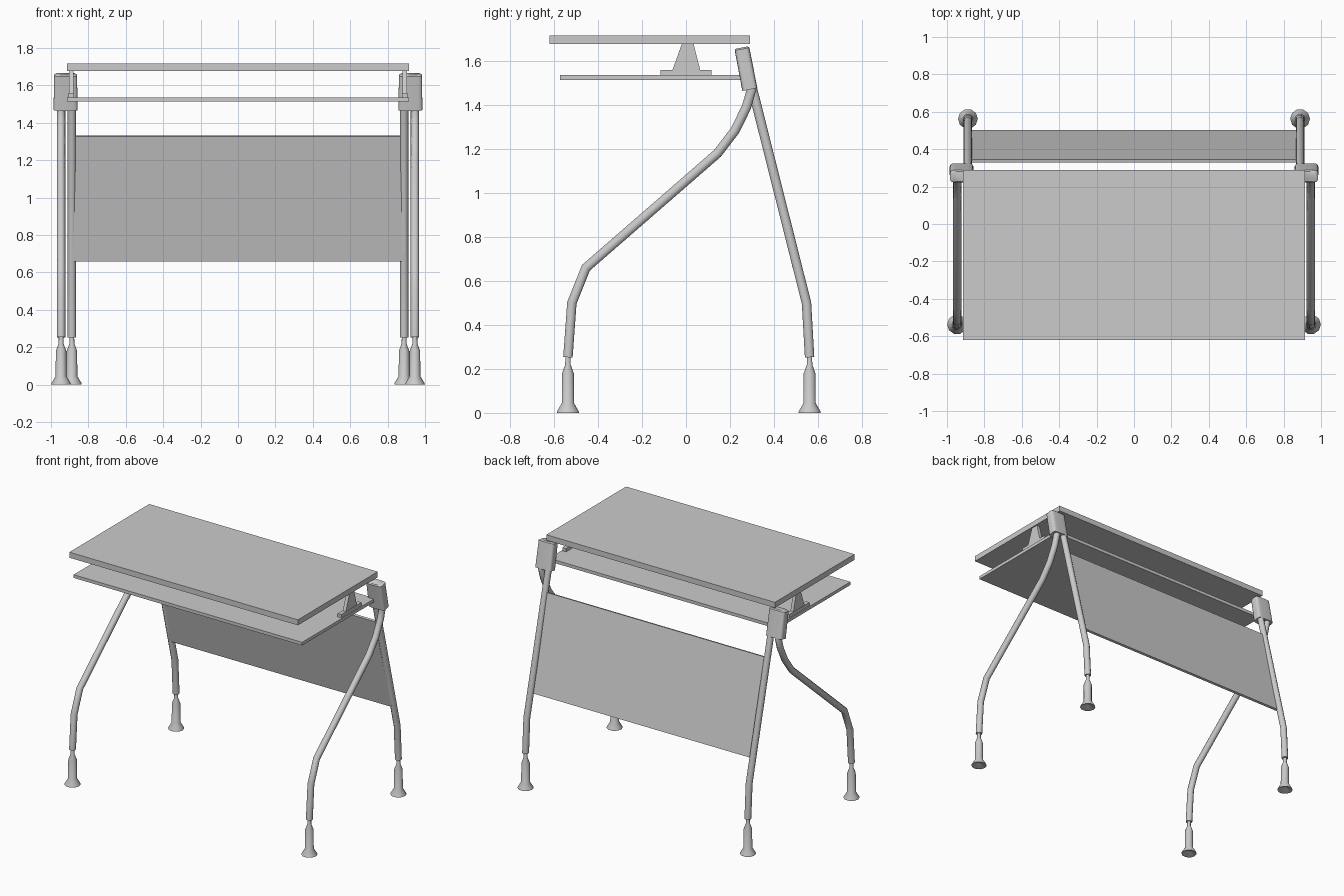
import bpy, bmesh, math
from mathutils import Vector, Matrix

if "Cube" in bpy.data.objects:
    bpy.data.objects.remove(bpy.data.objects["Cube"])


def finish(name, bm, mirror=False, smooth=None):
    bmesh.ops.recalc_face_normals(bm, faces=bm.faces)
    me = bpy.data.meshes.new(name)
    bm.to_mesh(me)
    bm.free()
    ob = bpy.data.objects.new(name, me)
    bpy.context.collection.objects.link(ob)
    if smooth:
        bpy.ops.object.select_all(action='DESELECT')
        ob.select_set(True)
        bpy.context.view_layer.objects.active = ob
        bpy.ops.object.shade_smooth_by_angle(angle=math.radians(smooth))
    if mirror:
        ob.modifiers.new("mirror", 'MIRROR').use_mirror_merge = False
    return ob


def loft(name, rings, smooth=40):
    """Skin a list of equal-length point rings, cap the ends, mirror in x."""
    bm = bmesh.new()
    loops = [[bm.verts.new(p) for p in r] for r in rings]
    n = len(loops[0])
    for a, b in zip(loops, loops[1:]):
        for i in range(n):
            j = (i + 1) % n
            bm.faces.new((a[i], a[j], b[j], b[i]))
    bm.faces.new(loops[0])
    bm.faces.new(loops[-1])
    return finish(name, bm, True, smooth)


def slab(name, x0, x1, profile, mirror=False):
    """Extrude a (y, z) profile from x0 to x1."""
    bm = bmesh.new()
    f = bm.faces.new([bm.verts.new((x0, y, z)) for y, z in profile])
    ext = bmesh.ops.extrude_face_region(bm, geom=[f])
    verts = [v for v in ext['geom'] if isinstance(v, bmesh.types.BMVert)]
    bmesh.ops.translate(bm, verts=verts, vec=(x1 - x0, 0, 0))
    return finish(name, bm, mirror)


def rect(y0, y1, z0, z1):
    return [(y0, z0), (y1, z0), (y1, z1), (y0, z1)]


def tube(name, x, path, radius, sides=10):
    """Round tube along a (y, z) path at fixed x."""
    pts = [Vector((x, y, z)) for y, z in path]
    rings = []
    for i, p in enumerate(pts):
        d0 = (p - pts[i - 1]).normalized() if i else None
        d1 = (pts[i + 1] - p).normalized() if i < len(pts) - 1 else None
        t = ((d0 or d1) + (d1 or d0)).normalized()
        side = Vector((1, 0, 0)).cross(t) / (t.dot(d0 or d1))
        angles = [2 * math.pi * k / sides for k in range(sides)]
        rings.append([p + radius * (Vector((math.cos(a), 0, 0)) + math.sin(a) * side)
                      for a in angles])
    return loft(name, rings)


def foot(name, x, y, sides=10):
    profile = [(0.012, 0.02), (0.048, 0.0), (0.053, 0.0), (0.051, 0.009), (0.029, 0.045),
               (0.028, 0.18), (0.013, 0.22), (0.012, 0.27)]
    rings = [[(x + r * math.cos(2 * math.pi * k / sides),
               y + r * math.sin(2 * math.pi * k / sides), z) for k in range(sides)]
             for r, z in profile]
    return loft(name, rings)


# Table top and the shelf beneath it
slab("table_top", -0.913, 0.913, rect(-0.62, 0.29, 1.677, 1.717))
slab("shelf", -0.913, 0.913, rect(-0.572, 0.26, 1.513, 1.536))

# Brackets between shelf and top
slab("bracket_base", 0.877, 0.906, rect(-0.115, 0.115, 1.534, 1.56), True)
slab("bracket_web", 0.88, 0.904,
     [(-0.062, 1.558), (0.065, 1.558), (0.034, 1.68), (-0.018, 1.68)], True)

# Legs and feet
tube("front_leg", 0.946,
     [(-0.537, 0.253), (-0.519, 0.50), (-0.455, 0.66), (0.143, 1.18),
      (0.222, 1.283), (0.275, 1.39), (0.298, 1.47), (0.285, 1.53)], 0.0225)
tube("rear_leg", 0.888,
     [(0.562, 0.253), (0.548, 0.50), (0.306, 1.46), (0.288, 1.53)], 0.0225)
foot("front_foot", 0.946, -0.537)
foot("rear_foot", 0.888, 0.562)

# Tilted sockets joining each pair of legs
M = Matrix.Translation((0.922, 0.272, 1.566)) @ Matrix.Rotation(0.19, 4, 'X')


def rounded(a, s):
    return math.copysign(abs(s) ** 0.4, s) if a else 0


rings = []
for z, sx, sy in [(-0.097, 0.064, 0.035), (0.09, 0.062, 0.034), (0.097, 0.05, 0.028)]:
    rings.append([M @ Vector((sx * rounded(1, math.cos(t)), sy * rounded(1, math.sin(t)), z))
                  for t in [2 * math.pi * (k + 0.5) / 24 for k in range(24)]])
loft("leg_socket", rings)

# Sloping modesty panel between the rear legs
slab("back_panel", -0.89, 0.89,
     [(0.329, 1.328), (0.345, 1.332), (0.502, 0.663), (0.485, 0.659)])
